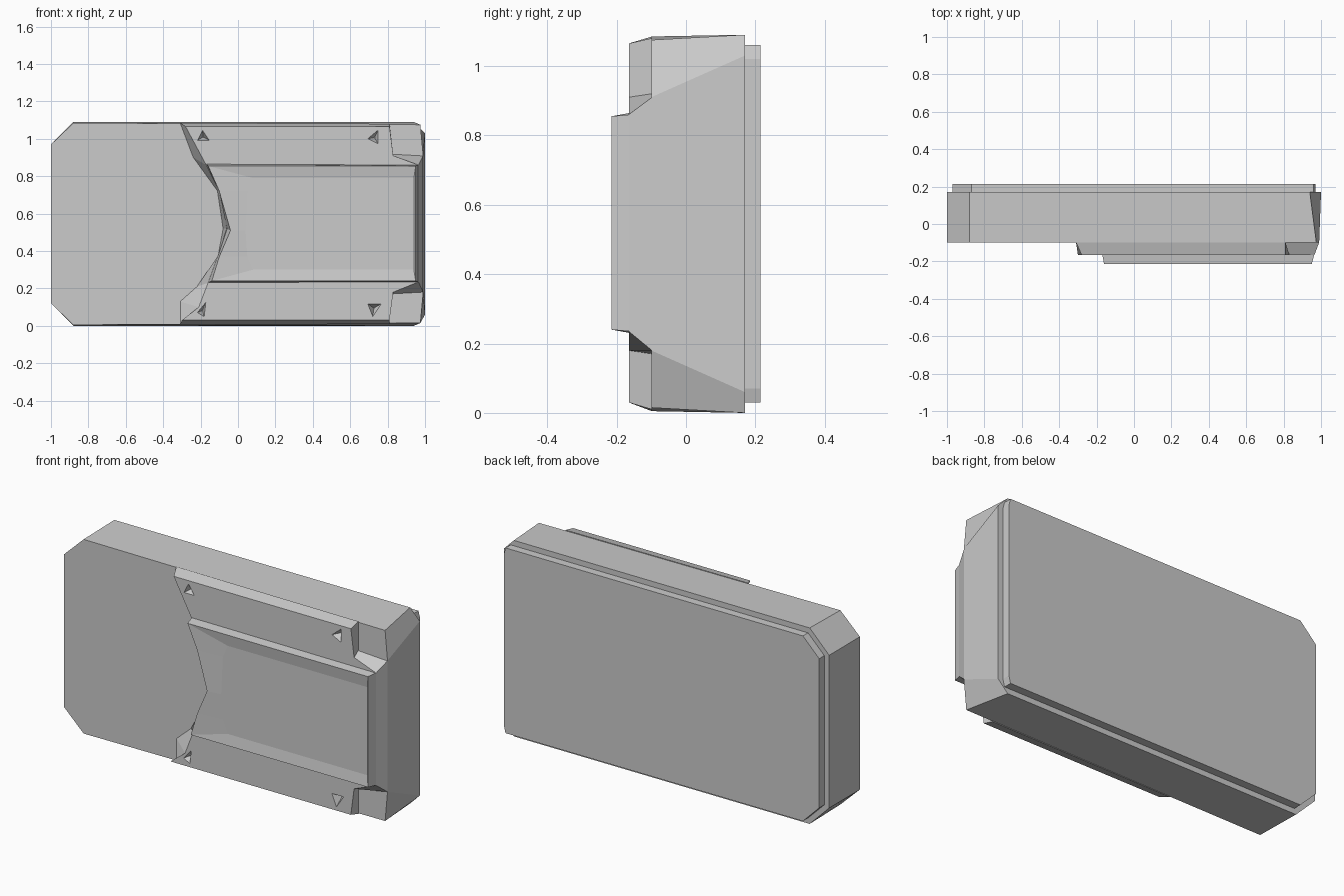
import bpy
import bmesh

if "Cube" in bpy.data.objects:
    bpy.data.objects.remove(bpy.data.objects["Cube"], do_unlink=True)

GREY = (0.6, 0.6, 0.6, 1)
grey = bpy.data.materials.new("light_grey")
grey.use_nodes = True
grey.diffuse_color = GREY
grey.node_tree.nodes["Principled BSDF"].inputs["Base Color"].default_value = GREY


def loft(name, *rings):
    """Join matching (y, outline) rings along y and cap both ends."""
    bm = bmesh.new()
    loops = [[bm.verts.new((x, y, z)) for x, z in outline] for y, outline in rings]
    n = len(loops[0])
    for a, b in zip(loops, loops[1:]):
        for i in range(n):
            j = (i + 1) % n
            bm.faces.new((a[i], a[j], b[j], b[i]))
    bm.faces.new(loops[0])
    bm.faces.new(loops[-1])
    bmesh.ops.recalc_face_normals(bm, faces=bm.faces)
    mesh = bpy.data.meshes.new(name)
    bm.to_mesh(mesh)
    bm.free()
    mesh.materials.append(grey)
    obj = bpy.data.objects.new(name, mesh)
    bpy.context.collection.objects.link(obj)
    return obj


def mirrored(half, height=1.09):
    """Close an upper half outline with its reflection about mid height."""
    return half + [(x, height - z) for x, z in reversed(half)]


# Main slab with cut corners
loft("body",
     (0.17, mirrored([(-1, 0.97), (-0.88, 1.09), (0.94, 1.09), (1, 1.03)])),
     (-0.10, mirrored([(-1, 0.97), (-0.88, 1.085), (0.975, 1.075), (0.99, 0.91)])))

# Inset plate on the back
plate = mirrored([(-0.97, 0.96), (-0.87, 1.06), (0.96, 1.06), (0.97, 1.02)])
loft("back_plate", (0.16, plate), (0.215, plate))

# Raised front rails with notched right corners and a pointed left edge
rail_base = [(-0.31, 1.085), (0.81, 1.08), (0.81, 0.92), (0.99, 0.91),
             (0.99, 0.18), (0.81, 0.17), (0.81, 0.01), (-0.31, 0.005),
             (-0.31, 0.13), (-0.22, 0.21), (-0.11, 0.36), (-0.08, 0.52),
             (-0.11, 0.72), (-0.24, 0.90)]
rail_top = [(-0.28, 1.065), (0.81, 1.065), (0.83, 0.91), (0.965, 0.86),
            (0.965, 0.235), (0.83, 0.18), (0.81, 0.03), (-0.30, 0.03),
            (-0.21, 0.10), (-0.16, 0.23), (-0.11, 0.37), (-0.06, 0.52),
            (-0.10, 0.72), (-0.17, 0.86)]
rails = loft("front_rails", (-0.098, rail_base), (-0.165, rail_top))

# Central panel with a shallow dished face
foot = [(-0.17, 0.865), (0.965, 0.86), (0.965, 0.235), (-0.16, 0.23),
        (-0.11, 0.37), (-0.06, 0.52), (-0.10, 0.72)]
rim = [(-0.16, 0.855), (0.95, 0.855), (0.95, 0.24), (-0.14, 0.24),
       (-0.10, 0.37), (-0.04, 0.51), (-0.10, 0.72)]
dish = [(0.08, 0.79), (0.94, 0.79), (0.94, 0.30), (0.08, 0.30),
        (0.05, 0.37), (0.04, 0.51), (0.05, 0.72)]
loft("centre_panel", (-0.16, foot), (-0.215, rim), (-0.205, dish))

# Triangular dents cut into the rails
dents = [[(-0.19, 1.05), (-0.22, 0.99), (-0.15, 0.99)],
         [(0.75, 1.05), (0.69, 1.0), (0.75, 0.97)],
         [(-0.17, 0.13), (-0.22, 0.07), (-0.18, 0.045)],
         [(0.69, 0.12), (0.77, 0.12), (0.72, 0.045)]]
for tri in dents:
    cx, cz = (sum(c) / 3 for c in zip(*tri))
    tip = [(cx + (x - cx) * 0.1, cz + (z - cz) * 0.1) for x, z in tri]
    cutter = loft("dent_cutter", (-0.17, tri), (-0.125, tip))
    cutter.hide_render = True
    mod = rails.modifiers.new("dent", "BOOLEAN")
    mod.operation = "DIFFERENCE"
    mod.solver = "EXACT"
    mod.object = cutter
    bpy.context.view_layer.objects.active = rails
    bpy.ops.object.modifier_apply(modifier=mod.name)
    bpy.data.objects.remove(cutter, do_unlink=True)
